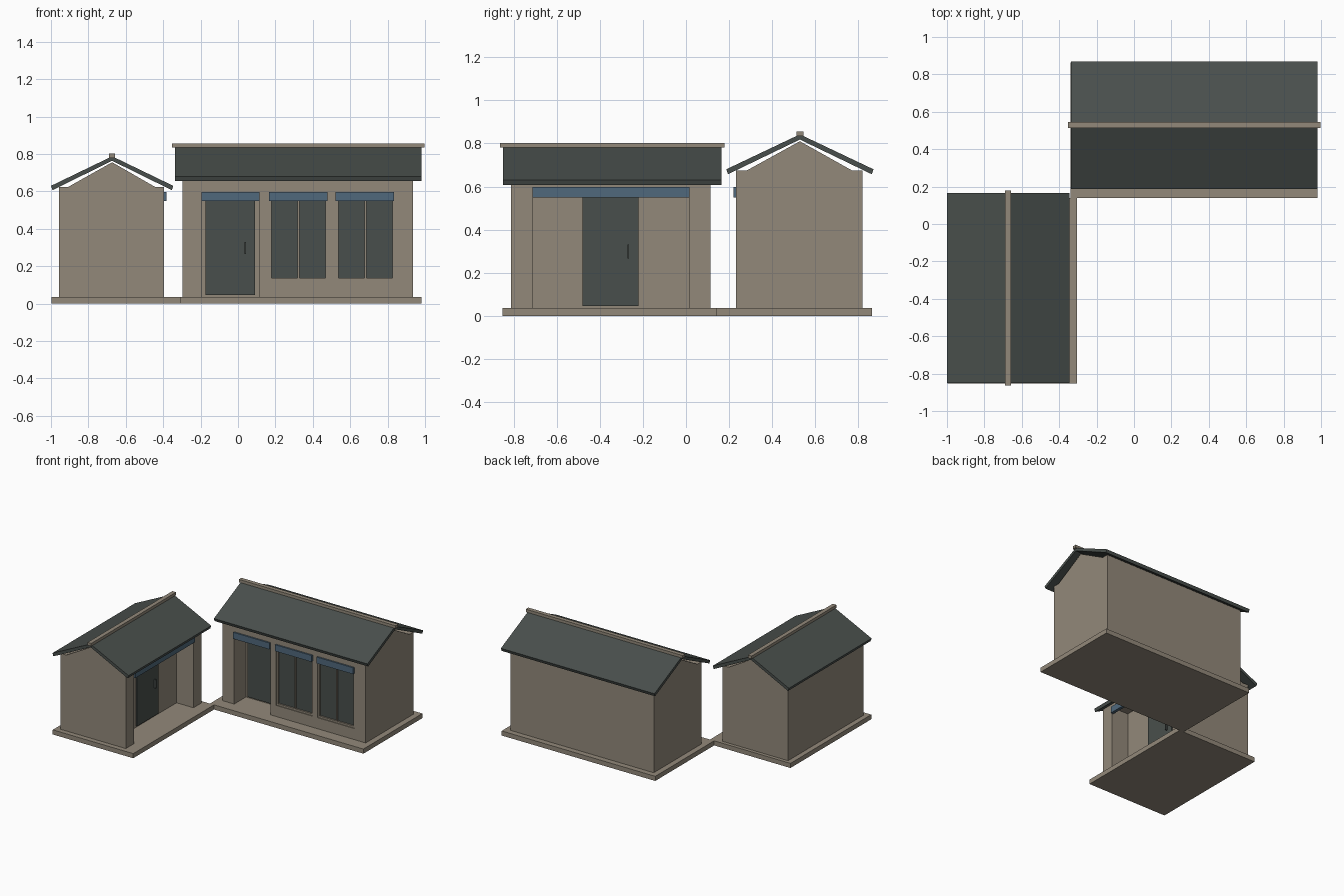
import bpy, bmesh
from mathutils import Matrix
from math import pi

if "Cube" in bpy.data.objects:
    bpy.data.objects.remove(bpy.data.objects["Cube"])


def material(name, rgb):
    m = bpy.data.materials.new(name)
    m.diffuse_color = (*rgb, 1)
    m.use_nodes = True
    m.node_tree.nodes["Principled BSDF"].inputs["Base Color"].default_value = m.diffuse_color
    return m


STONE = material("warm stone", (0.29, 0.25, 0.195))
SLATE = material("dark slate", (0.066, 0.078, 0.072))
BLUE = material("dusty blue", (0.08, 0.14, 0.20))

# Each house is laid out with its length along x and its front facing -y,
# then turned: identity for the main hall, a quarter turn for the wing.
TURN = Matrix.Identity(4)


def prism(name, profile, u0, u1, mat):
    """Extrude a (y, z) profile along x."""
    bm = bmesh.new()
    face = bm.faces.new([bm.verts.new((u0, v, z)) for v, z in profile])
    out = bmesh.ops.extrude_face_region(bm, geom=[face])
    moved = [e for e in out["geom"] if isinstance(e, bmesh.types.BMVert)]
    bmesh.ops.translate(bm, verts=moved, vec=(u1 - u0, 0, 0))
    bmesh.ops.transform(bm, matrix=TURN, verts=bm.verts)
    bmesh.ops.recalc_face_normals(bm, faces=bm.faces)
    me = bpy.data.meshes.new(name)
    bm.to_mesh(me)
    bm.free()
    me.materials.append(mat)
    ob = bpy.data.objects.new(name, me)
    bpy.context.collection.objects.link(ob)
    return ob


def box(name, u, v, z, mat):
    return prism(name, [(v[0], z[0]), (v[1], z[0]), (v[1], z[1]), (v[0], z[1])], *u, mat)


def cut(wall, u, v, z):
    """Cut a box-shaped opening in a wall block."""
    cutter = box(wall.name + "_cutter", u, v, z, STONE)
    cutter.hide_render = True
    cutter.hide_set(True)
    mod = wall.modifiers.new("opening", "BOOLEAN")
    mod.solver = "EXACT"
    mod.object = cutter


def house(name, u, v, eave, ridge, roof_u, roof_v, porch, door, handle):
    """Walls, gables, roof, recessed porch and door."""
    mid = (roof_v[0] + roof_v[1]) / 2
    front, depth, head = v[0], 0.145, 0.598
    walls = box(name + "_walls", u, v, (0.03, eave), STONE)
    cut(walls, porch, (front - 0.1, front + depth), (0.036, head))
    prism(name + "_gable", [(v[0] + 0.02, eave), (v[1] - 0.02, eave), (mid, ridge - 0.032)],
          *u, STONE)
    # eave beams
    for i, (a, b) in enumerate(((v[0], v[0] + 0.05), (v[1] - 0.05, v[1]))):
        box(f"{name}_eave_beam_{i}", u, (a, b), (eave, eave + 0.017), STONE)
    # roof slab with folded profile
    e = eave + 0.022
    prism(name + "_roof", [(roof_v[0], e), (mid, ridge), (roof_v[1], e),
                           (roof_v[1] - 0.008, e - 0.023), (mid, ridge - 0.024),
                           (roof_v[0] + 0.008, e - 0.023)], *roof_u, SLATE)
    box(name + "_ridge_cap", (roof_u[0] - 0.014, roof_u[1] + 0.014),
        (mid - 0.016, mid + 0.016), (ridge - 0.008, ridge + 0.014), STONE)
    # porch lintel, door and handle
    box(name + "_porch_lintel", porch, (front - 0.012, front + 0.01), (0.548, 0.598), BLUE)
    back = front + depth
    box(name + "_door", door, (back - 0.01, back + 0.01), (0.046, 0.55), SLATE)
    box(name + "_door_handle", (handle - 0.004, handle + 0.004),
        (back - 0.025, back - 0.005), (0.265, 0.33), SLATE)
    return walls


# main hall
box("main_base", (-0.34, 0.98), (0.14, 0.863), (0, 0.036), STONE)
main = house("main", (-0.297, 0.935), (0.232, 0.82), 0.658, 0.842,
             (-0.338, 0.982), (0.187, 0.87), (-0.195, 0.115), (-0.175, 0.09), 0.04)

# paired windows with frame, two panes and blue lintel
for i, w in enumerate((0.165, 0.522)):
    e = w + 0.318
    cut(main, (w, e), (0.1, 0.265), (0.122, 0.598))
    for part, u, z in (("left_jamb", (w, w + 0.014), (0.122, 0.598)),
                       ("right_jamb", (e - 0.014, e), (0.122, 0.598)),
                       ("sill", (w, e), (0.122, 0.136)),
                       ("mullion", (w + 0.154, w + 0.164), (0.122, 0.598))):
        box(f"window_{i}_{part}", u, (0.238, 0.266), z, STONE)
    box(f"window_{i}_glass", (w + 0.005, e - 0.005), (0.25, 0.27), (0.128, 0.594), SLATE)
    box(f"window_{i}_lintel", (w, e - 0.005), (0.22, 0.245), (0.548, 0.598), BLUE)

# side wing, front turned towards +x
TURN = Matrix.Rotation(pi / 2, 4, "Z")
box("wing_base", (-0.852, 0.14), (0.304, 0.996), (0, 0.036), STONE)
house("wing", (-0.813, 0.113), (0.395, 0.957), 0.608, 0.788,
      (-0.85, 0.165), (0.346, 1.0), (-0.712, 0.017), (-0.48, -0.22), -0.268)
